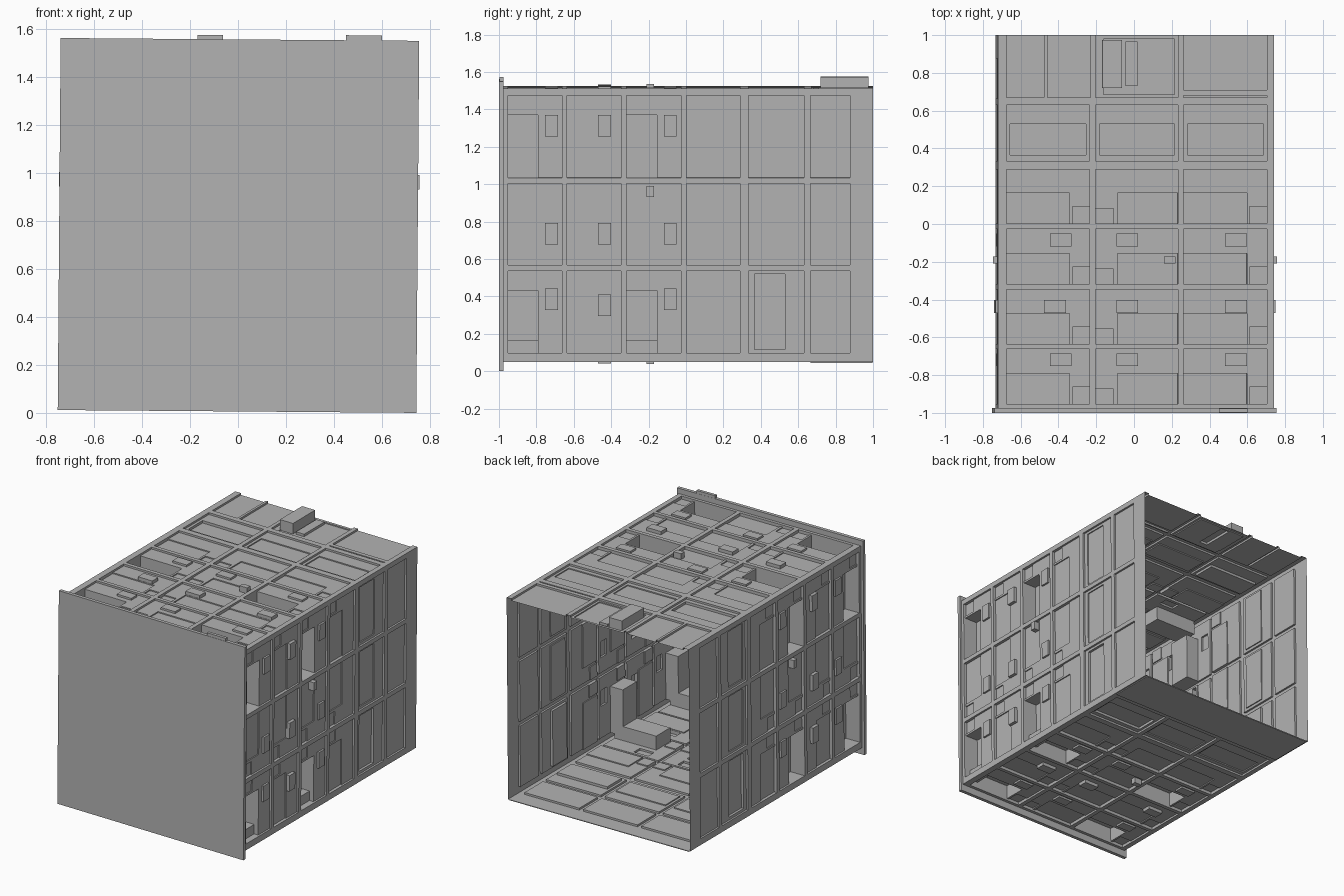
import bpy, bmesh, math
from mathutils import Matrix, Vector

cube = bpy.data.objects.get("Cube")
if cube:
    bpy.data.objects.remove(cube)

grey = bpy.data.materials.new("plain grey")
grey.use_nodes = True
grey.diffuse_color = (0.45, 0.45, 0.45, 1)
grey.node_tree.nodes["Principled BSDF"].inputs["Base Color"].default_value = grey.diffuse_color

# The whole body leans very slightly about its long axis
LEAN = Matrix.Translation((0.004, 0, 0.787)) @ Matrix.Rotation(math.radians(0.45), 4, 'Y')
HALF = 0.731
COLS = [(-0.685, -0.245), (-0.213, 0.222), (0.253, 0.694)]
ROWS = [(-0.953, -0.662), (-0.635, -0.347), (-0.318, -0.027), (0.002, 0.289), (0.333, 0.63)]
CELL, PANEL, PIT = -0.014, -0.022, -0.115


def finish(name, bm):
    mesh = bpy.data.meshes.new(name)
    bm.to_mesh(mesh)
    bm.free()
    mesh.materials.append(grey)
    ob = bpy.data.objects.new(name, mesh)
    bpy.context.collection.objects.link(ob)
    return ob


def box(name, x, y, z, matrix=LEAN):
    bm = bmesh.new()
    bmesh.ops.create_cube(bm, size=1)
    for v in bm.verts:
        v.co = matrix @ Vector([(a + b) / 2 + c * (b - a) for (a, b), c in zip((x, y, z), v.co)])
    return finish(name, bm)


def wall_patches(roof):
    """Rectangles (u0, u1, v0, v1, height); later ones override earlier ones."""
    out = [(a, b, c, d, CELL) for a, b in COLS for c, d in ROWS]
    for r, (v0, v1) in enumerate(ROWS[:4]):
        for c, (u0, u1) in enumerate(COLS):
            # Wide sub-panel, with a small notch beside it at the front of the cell
            deep = PIT if r in (0, 2) and c != 1 else PANEL
            if c == 1:
                out += [(u0 + 0.115, u1, v0, v0 + 0.162, deep), (u0, u0 + 0.095, v0, v0 + 0.08, PANEL)]
            else:
                out += [(u0, u0 + 0.335, v0, v0 + 0.162, deep), (u0 + 0.35, u1, v0, v0 + 0.09, PANEL)]
            # Small raised access block
            if r < 3:
                s = u0 + (0.23, 0.11, 0.22)[c] - (0.03 if r == 1 and c == 0 else 0)
                t = v0 + (0.165 if r == 1 else 0.2)
                out.append((s, s + 0.115, t, t + 0.068, 0.01 if r == 1 else 0.0))
    # Long inset panels in the fifth row
    for c, (u0, u1) in enumerate(COLS):
        out.append((u0 + 0.02, u1 - 0.018, 0.365, 0.53, PANEL - (0.01 if c == 0 else 0)))
    # Vent knob
    out.append((0.15, 0.21, -0.21, -0.172, 0.02))
    # Last row of cells, open-ended on the roof only
    if roof:
        out += [(-0.685, -0.485, 0.67, 1, CELL), (-0.467, -0.24, 0.67, 1, CELL),
                (-0.213, 0.222, 0.67, 1, CELL), (-0.17, 0.205, 0.685, 0.98, PANEL),
                (-0.055, 0.01, 0.73, 0.965, -0.004), (0.253, 0.694, 0.67, 0.68, CELL),
                (0.253, 0.694, 0.71, 1, CELL)]
    else:
        out += [(a, b, 0.665, 0.877, CELL) for a, b in COLS]
    return out


def stepped_wall(name, u_axis, normal, roof=False):
    """Thin sheet stepped in and out by its patches."""
    base = [(-HALF, HALF, -0.98, 1, 0)]
    patches = base + wall_patches(roof)
    us = sorted({round(v, 4) for p in patches for v in p[:2]})
    vs = sorted({round(v, 4) for p in patches for v in p[2:4]})

    def height(i, j):
        u, v = (us[i] + us[i + 1]) / 2, (vs[j] + vs[j + 1]) / 2
        return next(p[4] for p in reversed(patches) if p[0] < u < p[1] and p[2] < v < p[3])

    nu, nv = len(us) - 1, len(vs) - 1
    h = [[height(i, j) for j in range(nv)] for i in range(nu)]
    U, V, N = Vector(u_axis), Vector((0, 1, 0)), Vector(normal)
    bm = bmesh.new()
    flip = U.cross(V).dot(N) < 0

    def quad(*pts):
        ring = [bm.verts.new(LEAN @ (U * a + V * b + N * (HALF + c))) for a, b, c in pts]
        bm.faces.new(ring[::-1] if flip else ring)

    for i in range(nu):
        for j in range(nv):
            a, b, c, d, k = us[i], us[i + 1], vs[j], vs[j + 1], h[i][j]
            quad((a, c, k), (b, c, k), (b, d, k), (a, d, k))
            if i + 1 < nu and h[i + 1][j] != k:
                m = h[i + 1][j]
                quad((b, c, k), (b, c, m), (b, d, m), (b, d, k))
            if j + 1 < nv and h[i][j + 1] != k:
                m = h[i][j + 1]
                quad((b, d, k), (b, d, m), (a, d, m), (a, d, k))
    bmesh.ops.remove_doubles(bm, verts=bm.verts, dist=0.0002)
    bmesh.ops.dissolve_limit(bm, angle_limit=0.01, verts=bm.verts, edges=bm.edges)
    return finish(name, bm)


# Four panelled walls, open at the back
stepped_wall("roof_wall", (1, 0, 0), (0, 0, 1), roof=True)
stepped_wall("floor_wall", (-1, 0, 0), (0, 0, -1))
stepped_wall("left_wall", (0, 0, 1), (1, 0, 0))
stepped_wall("right_wall", (0, 0, 1), (-1, 0, 0))

# Plain plate closing the front, with a small tab on its top edge
box("front_plate", (-0.749, 0.745), (-1, -0.975), (-0.781, 0.769))
box("front_tab", (0.44, 0.59), (-0.998, -0.976), (0.765, 0.79))

# Roof vent block and the thin strip under the floor at the back
box("roof_vent", (-0.178, -0.073), (0.72, 0.975), (HALF - 0.022, 0.786))
box("floor_strip", (-0.72, 0.72), (0.665, 0.998), (-HALF - 0.006, -HALF))
